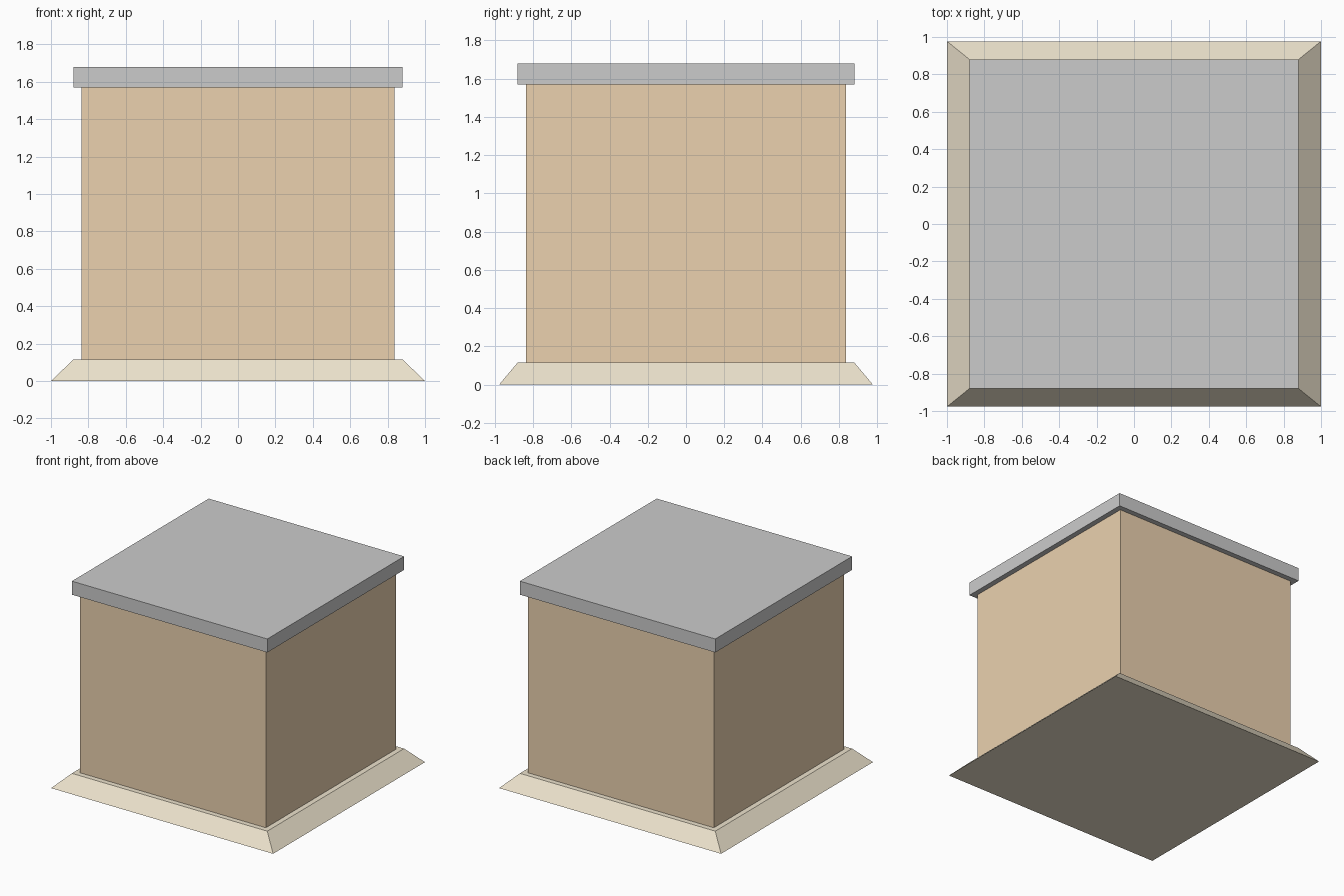
import bpy, bmesh

if "Cube" in bpy.data.objects:
    bpy.data.objects.remove(bpy.data.objects["Cube"])


def material(name, rgb):
    mat = bpy.data.materials.new(name)
    mat.diffuse_color = (*rgb, 1)
    mat.use_nodes = True
    mat.node_tree.nodes["Principled BSDF"].inputs["Base Color"].default_value = mat.diffuse_color
    return mat


def tapered_box(name, bottom, top, z0, z1, mat=None):
    """Flat-faced box; bottom and top are (half width, half depth)."""
    bm = bmesh.new()
    bmesh.ops.create_cube(bm, size=2)
    for v in bm.verts:
        half = top if v.co.z > 0 else bottom
        v.co = (v.co.x * half[0], v.co.y * half[1], z1 if v.co.z > 0 else z0)
    mesh = bpy.data.meshes.new(name)
    bm.to_mesh(mesh)
    bm.free()
    if mat:
        mesh.materials.append(mat)
    obj = bpy.data.objects.new(name, mesh)
    bpy.context.collection.objects.link(obj)
    return obj


BASE_TOP, BODY_TOP, LID_TOP = 0.115, 1.57, 1.68

# Sloped plinth
tapered_box("plinth", (1.0, 0.977), (0.88, 0.88), 0, BASE_TOP,
            material("pale_stone", (0.85, 0.77, 0.61)))

# Main block
tapered_box("body", (0.837, 0.837), (0.837, 0.837), BASE_TOP, BODY_TOP,
            material("tan", (0.83, 0.64, 0.43)))

# Overhanging flat lid
tapered_box("lid", (0.88, 0.88), (0.88, 0.88), BODY_TOP, LID_TOP)
